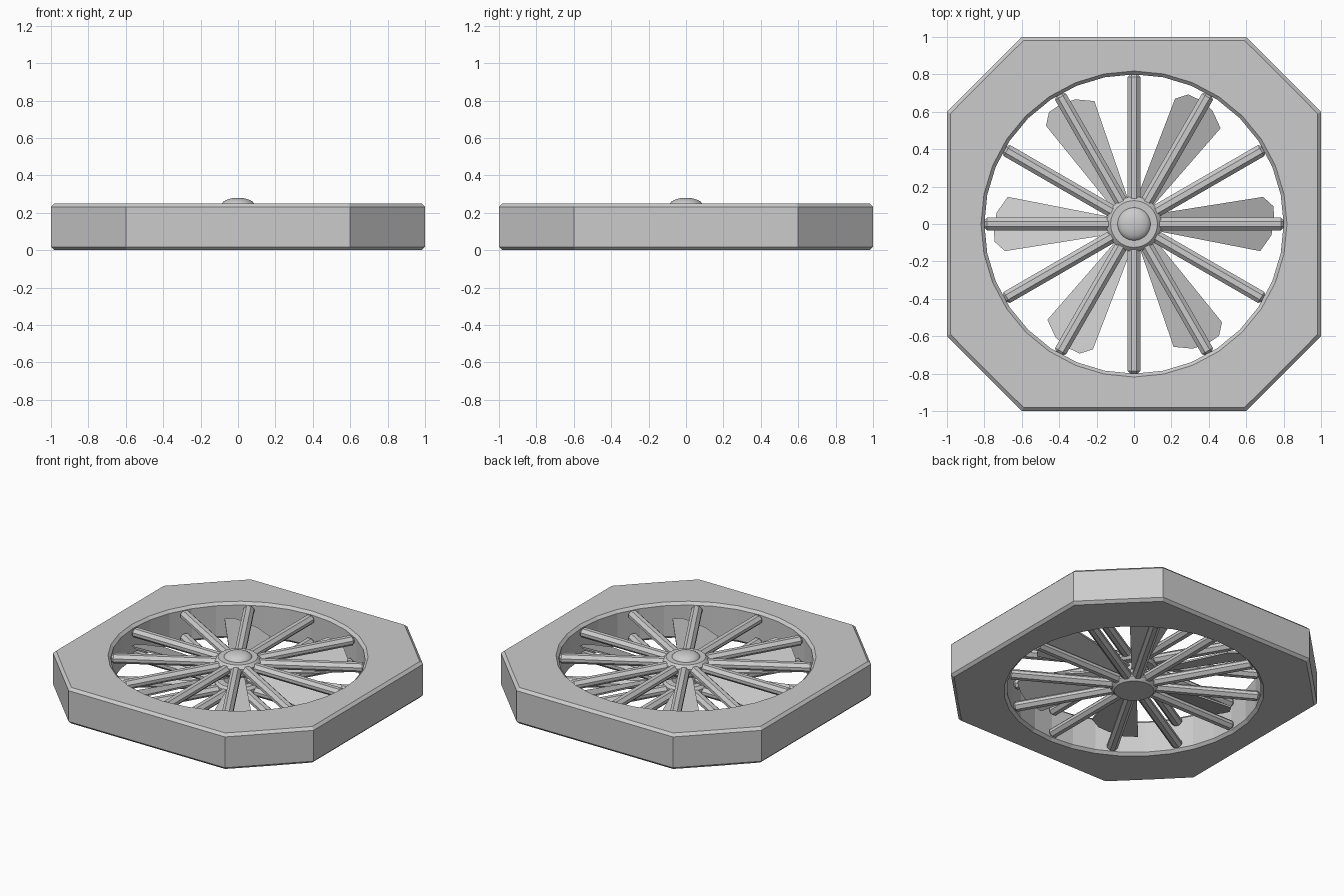
import bpy, bmesh
from math import sin, cos, pi, radians
from mathutils import Matrix, Vector

if "Cube" in bpy.data.objects:
    bpy.data.objects.remove(bpy.data.objects["Cube"])


def finish(name, bm, bevel=0, smooth=False):
    bmesh.ops.recalc_face_normals(bm, faces=bm.faces[:])
    mesh = bpy.data.meshes.new(name)
    bm.to_mesh(mesh)
    bm.free()
    ob = bpy.data.objects.new(name, mesh)
    bpy.context.collection.objects.link(ob)
    if bevel:
        m = ob.modifiers.new("bevel", 'BEVEL')
        m.width, m.segments, m.limit_method = bevel, 1, 'ANGLE'
        m.angle_limit = radians(35)
    if smooth:
        bpy.context.view_layer.objects.active = ob
        ob.select_set(True)
        bpy.ops.object.shade_smooth_by_angle(angle=radians(30))
        ob.select_set(False)
    return ob


def lathe(name, profile, n=32, smooth=True):
    bm = bmesh.new()
    vs = [bm.verts.new((r, 0, z)) for r, z in profile]
    es = [bm.edges.new(p) for p in zip(vs, vs[1:])]
    bmesh.ops.spin(bm, geom=vs + es, cent=(0, 0, 0), axis=(0, 0, 1),
                   angle=2 * pi, steps=n, use_duplicate=False)
    bmesh.ops.remove_doubles(bm, verts=bm.verts[:], dist=1e-5)
    return finish(name, bm, smooth=smooth)


# Octagonal frame: cut-corner outline bridged to a round 32-sided opening
N, R, C, H, B = 32, 0.8, 0.6, 0.25, 0.018


def outline(a, inset):
    c, s = abs(cos(a)), abs(sin(a))
    d = min((1 - inset) / max(c, s), (1.6 - inset * 1.414) / (c + s))
    return d


corner = [math_a for math_a in (Vector((1, C)), Vector((C, 1)))]
base = [v.angle_signed(Vector((1, 0))) for v in corner]
angles = sorted({round((i * 2 * pi / N) % (2 * pi), 6) for i in range(N)})
# move the nearest outer points exactly onto the eight outline corners
corners = [(abs(b) + k * pi / 2) % (2 * pi) for k in range(4) for b in base]
outer_angles = angles[:]
for c in corners:
    i = min(range(N), key=lambda j: abs(angles[j] - c))
    outer_angles[i] = c

bm = bmesh.new()
loops = []
for inset, z in ((0, B), (0, H - B), (B, H)):
    loops.append([bm.verts.new((outline(a, inset) * cos(a), outline(a, inset) * sin(a), z))
                  for a in outer_angles])
for r, z in ((R + B, H), (R, H - B), (R, B), (R + B, 0)):
    loops.append([bm.verts.new((r * cos(a), r * sin(a), z)) for a in angles])
loops.append([bm.verts.new((outline(a, B) * cos(a), outline(a, B) * sin(a), 0))
              for a in outer_angles])
for k, lo in enumerate(loops):
    nx = loops[(k + 1) % len(loops)]
    for i in range(N):
        j = (i + 1) % N
        bm.faces.new((lo[i], lo[j], nx[j], nx[i]))
finish("fan_frame", bm)

# Upper and lower guards: twelve chamfered bars each
for name, zc in (("upper_guard", 0.205), ("lower_guard", 0.045)):
    bm = bmesh.new()
    for i in range(12):
        m = (Matrix.Rotation(i * pi / 6, 4, 'Z') @ Matrix.Translation((0.45, 0, zc))
             @ Matrix.Diagonal((0.71, 0.068, 0.06, 1)))
        bmesh.ops.create_cube(bm, size=1, matrix=m)
    finish(name, bm, bevel=0.02)

# Guard hubs, domed cap and motor core
lathe("upper_hub", [(0, 0.16), (0.13, 0.16), (0.147, 0.178), (0.147, 0.225),
                    (0.125, 0.247), (0, 0.247)])
lathe("lower_hub", [(0, 0.003), (0.125, 0.003), (0.147, 0.025), (0.147, 0.072),
                    (0.13, 0.09), (0, 0.09)])
lathe("cap_dome", [(0.09 * cos(k * pi / 12), 0.24 + 0.04 * sin(k * pi / 12))
                   for k in range(6)] + [(0, 0.28)])
lathe("motor_core", [(0, 0.08), (0.09, 0.08), (0.09, 0.17), (0, 0.17)])

# Six pitched fan blades
shape = [(0.06, -0.025), (0.675, -0.145), (0.735, -0.06), (0.75, 0.03),
         (0.745, 0.095), (0.69, 0.145), (0.06, 0.045)]
bm = bmesh.new()
for i in range(6):
    rot = Matrix.Rotation(i * pi / 3, 4, 'Z')
    top, bot = [[bm.verts.new(rot @ Vector((x, y, 0.125 + 0.36 * y + t))) for x, y in shape]
                for t in (0.006, -0.006)]
    bm.faces.new(top)
    bm.faces.new(bot[::-1])
    for a in range(len(shape)):
        b = (a + 1) % len(shape)
        bm.faces.new((top[a], bot[a], bot[b], top[b]))
finish("fan_blades", bm)
